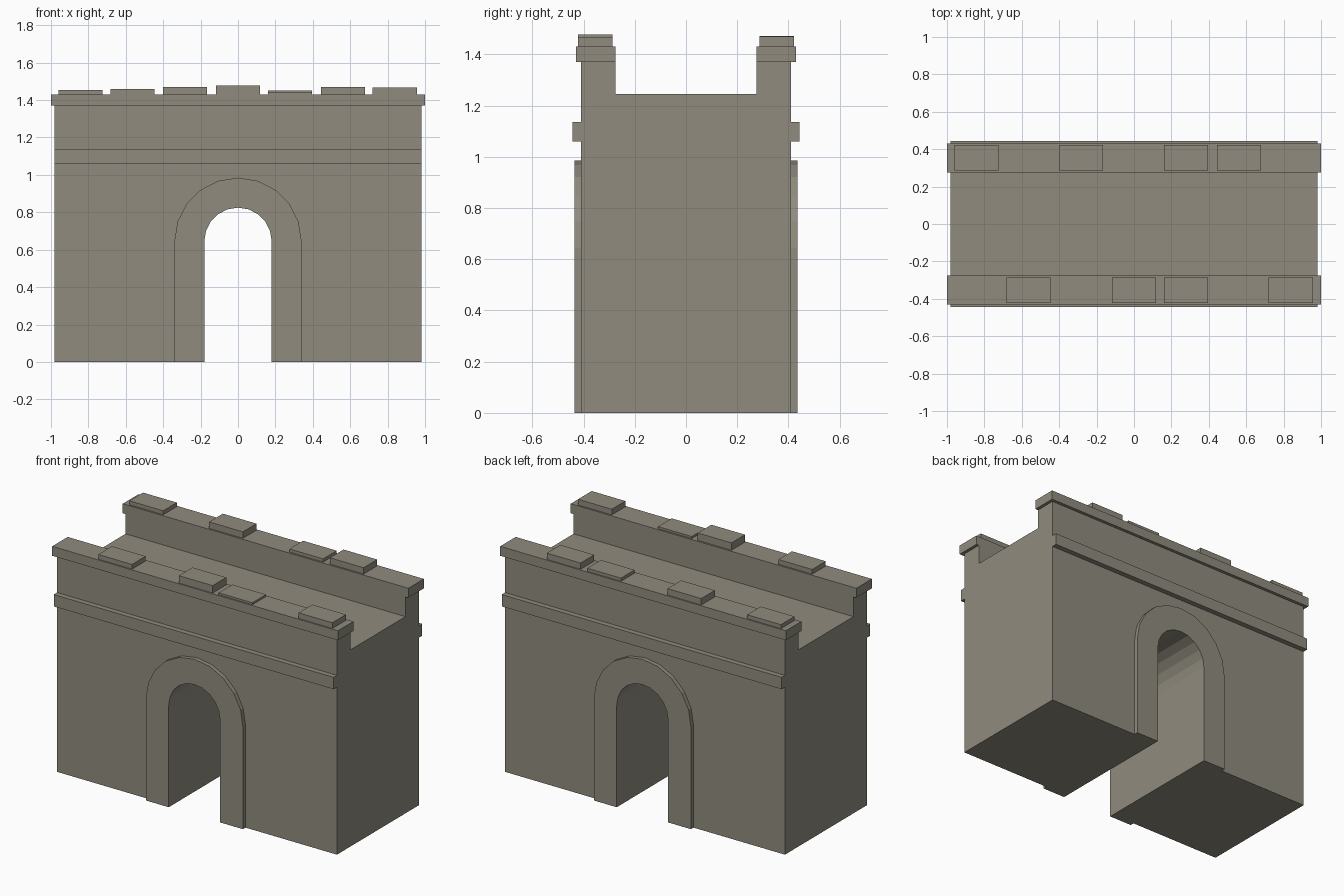
import bpy
import bmesh
from math import pi, cos, sin

cube = bpy.data.objects.get("Cube")
if cube:
    bpy.data.objects.remove(cube, do_unlink=True)

stone = bpy.data.materials.new("warm grey stone")
stone.use_nodes = True
colour = (0.28, 0.26, 0.21, 1)
stone.diffuse_color = colour
stone.node_tree.nodes["Principled BSDF"].inputs["Base Color"].default_value = colour

HALF_X, HALF_Y = 0.98, 0.41
DECK, PARAPET_TOP, COPING_TOP = 1.245, 1.37, 1.43
SPRING, INNER, OUTER = 0.645, 0.18, 0.34


def finish(name, bm):
    bmesh.ops.recalc_face_normals(bm, faces=bm.faces)
    mesh = bpy.data.meshes.new(name)
    bm.to_mesh(mesh)
    bm.free()
    mesh.materials.append(stone)
    obj = bpy.data.objects.new(name, mesh)
    bpy.context.collection.objects.link(obj)
    return obj


def prism(name, outline, y0, y1):
    """Extrude an x-z outline from y0 to y1."""
    bm = bmesh.new()
    face = bm.faces.new([bm.verts.new((x, y0, z)) for x, z in outline])
    extruded = bmesh.ops.extrude_face_region(bm, geom=[face])["geom"]
    moved = [g for g in extruded if isinstance(g, bmesh.types.BMVert)]
    bmesh.ops.translate(bm, verts=moved, vec=(0, y1 - y0, 0))
    return finish(name, bm)


def box(name, x0, x1, y0, y1, z0, z1):
    return prism(name, [(x0, z0), (x1, z0), (x1, z1), (x0, z1)], y0, y1)


def arch(radius, steps=10):
    """Arch line from the left foot over the crown to the right foot."""
    curve = [(-radius * cos(pi * i / steps), SPRING + radius * sin(pi * i / steps))
             for i in range(steps + 1)]
    return [(-radius, 0)] + curve + [(radius, 0)]


# Main block with the arched passage
prism("gate_body", [(-HALF_X, 0)] + arch(INNER)
      + [(HALF_X, 0), (HALF_X, DECK), (-HALF_X, DECK)], -HALF_Y, HALF_Y)

# Wall dressings on both faces
for side, s in (("front", -1), ("back", 1)):
    prism(side + "_arch_surround", arch(OUTER) + arch(INNER)[::-1], s * HALF_Y, s * 0.436)
    box(side + "_string_course", -HALF_X, HALF_X, s * HALF_Y, s * 0.443, 1.06, 1.135)
    box(side + "_parapet", -HALF_X, HALF_X, s * 0.275, s * HALF_Y, DECK, PARAPET_TOP)
    box(side + "_coping", -1, 1, s * 0.275, s * 0.43, PARAPET_TOP, COPING_TOP)

# Loose capping stones: left edge and top height
stones = {
    -1: [(-0.683, 1.46), (-0.118, 1.477), (0.16, 1.443), (0.72, 1.466)],
    1: [(-0.96, 1.455), (-0.402, 1.471), (0.16, 1.45), (0.443, 1.47)],
}
for s, row in stones.items():
    for i, (x, top) in enumerate(row):
        name = ("front" if s < 0 else "back") + "_cap_stone_" + str(i + 1)
        box(name, x, x + 0.236, s * 0.286, s * 0.422, COPING_TOP, top)
